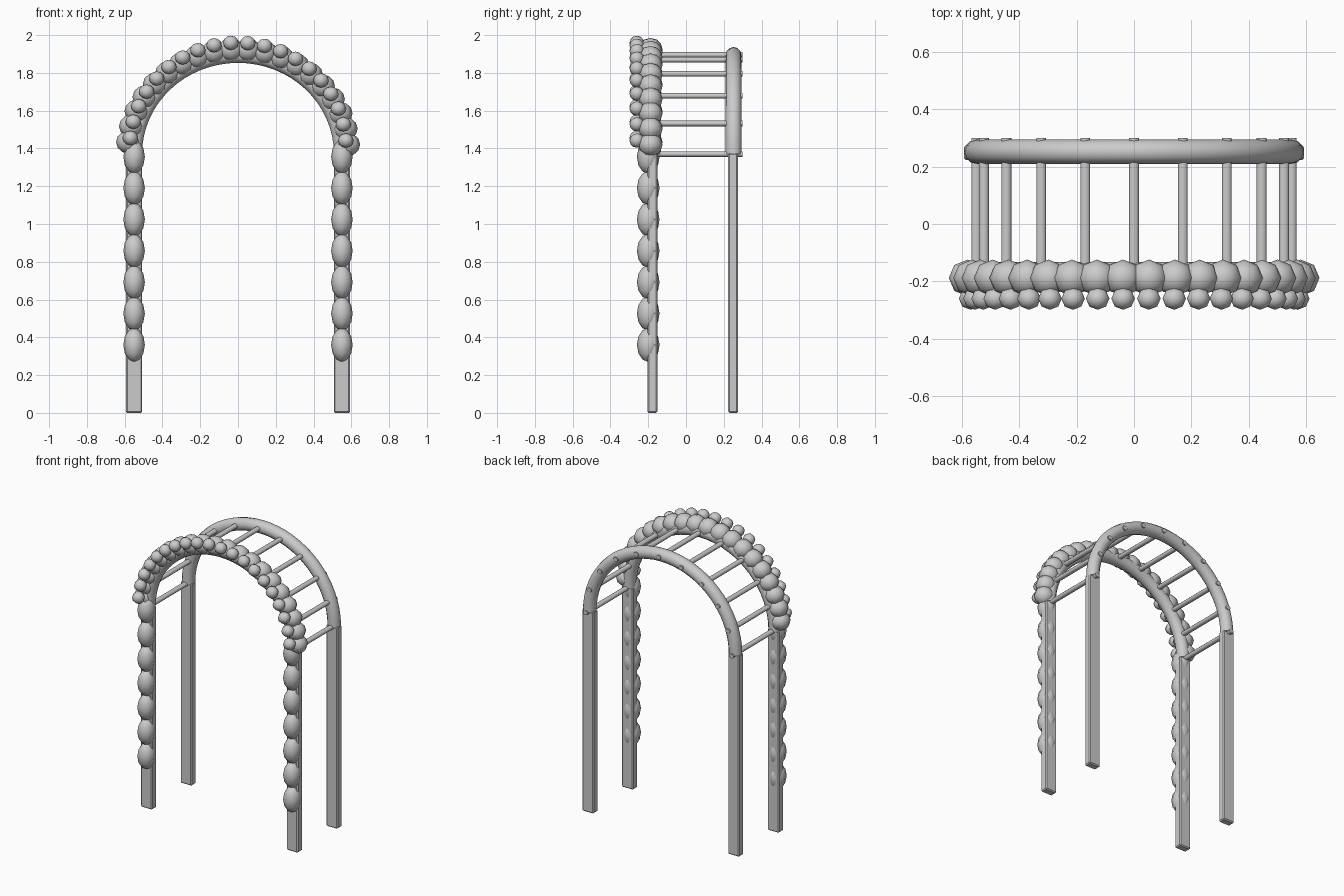
import bpy, bmesh
from math import sin, cos, pi, radians
from mathutils import Matrix, Vector

if "Cube" in bpy.data.objects:
    bpy.data.objects.remove(bpy.data.objects["Cube"], do_unlink=True)

# Single plain material
grey = bpy.data.materials.new("plain_grey")
grey.use_nodes = True
grey.diffuse_color = (0.6, 0.6, 0.6, 1)
grey.node_tree.nodes["Principled BSDF"].inputs["Base Color"].default_value = (0.6, 0.6, 0.6, 1)

FRONT_Y, BACK_Y = -0.175, 0.252
HALF_WIDTH, SPRING_Z, RISE = 0.55, 1.37, 0.525


def finish(name, bm, angle=None):
    bmesh.ops.recalc_face_normals(bm, faces=bm.faces)
    mesh = bpy.data.meshes.new(name)
    bm.to_mesh(mesh)
    bm.free()
    mesh.materials.append(grey)
    obj = bpy.data.objects.new(name, mesh)
    bpy.context.collection.objects.link(obj)
    if angle:
        bpy.ops.object.select_all(action="DESELECT")
        obj.select_set(True)
        bpy.context.view_layer.objects.active = obj
        bpy.ops.object.shade_smooth_by_angle(angle=radians(angle))
    return obj


def add_ball(bm, center, size):
    matrix = Matrix.Translation(center) @ Matrix.Diagonal((*size, 1))
    bmesh.ops.create_uvsphere(bm, u_segments=8, v_segments=6, radius=1, matrix=matrix)


def arch_point(angle, y, half_width=HALF_WIDTH, spring=SPRING_Z, rise=RISE):
    return Vector((half_width * sin(angle), y, spring + rise * cos(angle)))


# Four square posts with softened edges
def add_post(name, x, y):
    bm = bmesh.new()
    height = SPRING_Z + 0.005
    bmesh.ops.create_cube(bm, size=1, matrix=Matrix.Translation((x, y, height / 2))
                          @ Matrix.Diagonal((0.086, 0.052, height, 1)))
    bmesh.ops.bevel(bm, geom=bm.edges[:], offset=0.007, segments=1, affect="EDGES")
    finish(name, bm)


# Round tube swept along the arch
def add_arch(name, y, steps=32, sides=12, radius=0.042):
    bm = bmesh.new()
    rings = []
    for i in range(steps + 1):
        a = -pi / 2 + pi * i / steps
        center, out = arch_point(a, y), Vector((sin(a), 0, cos(a)))
        rings.append([bm.verts.new(center + radius * (out * cos(t) + Vector((0, sin(t), 0))))
                      for t in (2 * pi * j / sides for j in range(sides))])
    for r, s in zip(rings, rings[1:]):
        for j in range(sides):
            k = (j + 1) % sides
            bm.faces.new((r[j], r[k], s[k], s[j]))
    bm.faces.new(rings[0])
    bm.faces.new(rings[-1])
    finish(name, bm, 50)


for row, y in (("front", FRONT_Y), ("back", BACK_Y)):
    add_arch(row + "_arch", y)
    for side, sign in (("left", 1), ("right", -1)):
        add_post(f"{row}_{side}_post", sign * HALF_WIDTH, y - 0.003)

# Rungs joining the two arches
RUNG_START, RUNG_END = -0.21, 0.299
for i in range(11):
    bm = bmesh.new()
    place = arch_point(radians(-90 + 18 * i), (RUNG_START + RUNG_END) / 2)
    bmesh.ops.create_cone(bm, cap_ends=True, segments=10, radius1=1, radius2=1, depth=1,
                          matrix=Matrix.Translation(place)
                          @ Matrix.Diagonal((0.018, 1, 0.015, 1))
                          @ Matrix.Rotation(pi / 2, 4, "X")
                          @ Matrix.Diagonal((1, 1, RUNG_END - RUNG_START, 1)))
    finish(f"rung_{i + 1}", bm, 50)

# Foliage clumps and blossoms along the front arch
foliage, blossoms = bmesh.new(), bmesh.new()
for i in range(20):
    a = radians(-85.5 + 9 * i + 0.7)
    add_ball(foliage, arch_point(a, -0.188, 0.582, 1.385, 0.54), (0.066, 0.064, 0.061))
    add_ball(blossoms, arch_point(a, -0.26, 0.572, 1.405, 0.555), (0.041, 0.039, 0.038))
finish("arch_foliage", foliage, 80)
finish("arch_blossoms", blossoms, 80)

# Long clumps climbing the front posts
for side, sign in (("left", 1), ("right", -1)):
    vine = bmesh.new()
    for i in range(7):
        add_ball(vine, (sign * HALF_WIDTH, -0.2, 0.36 + 0.166 * i), (0.057, 0.06, 0.09))
    finish(side + "_post_vine", vine, 80)
